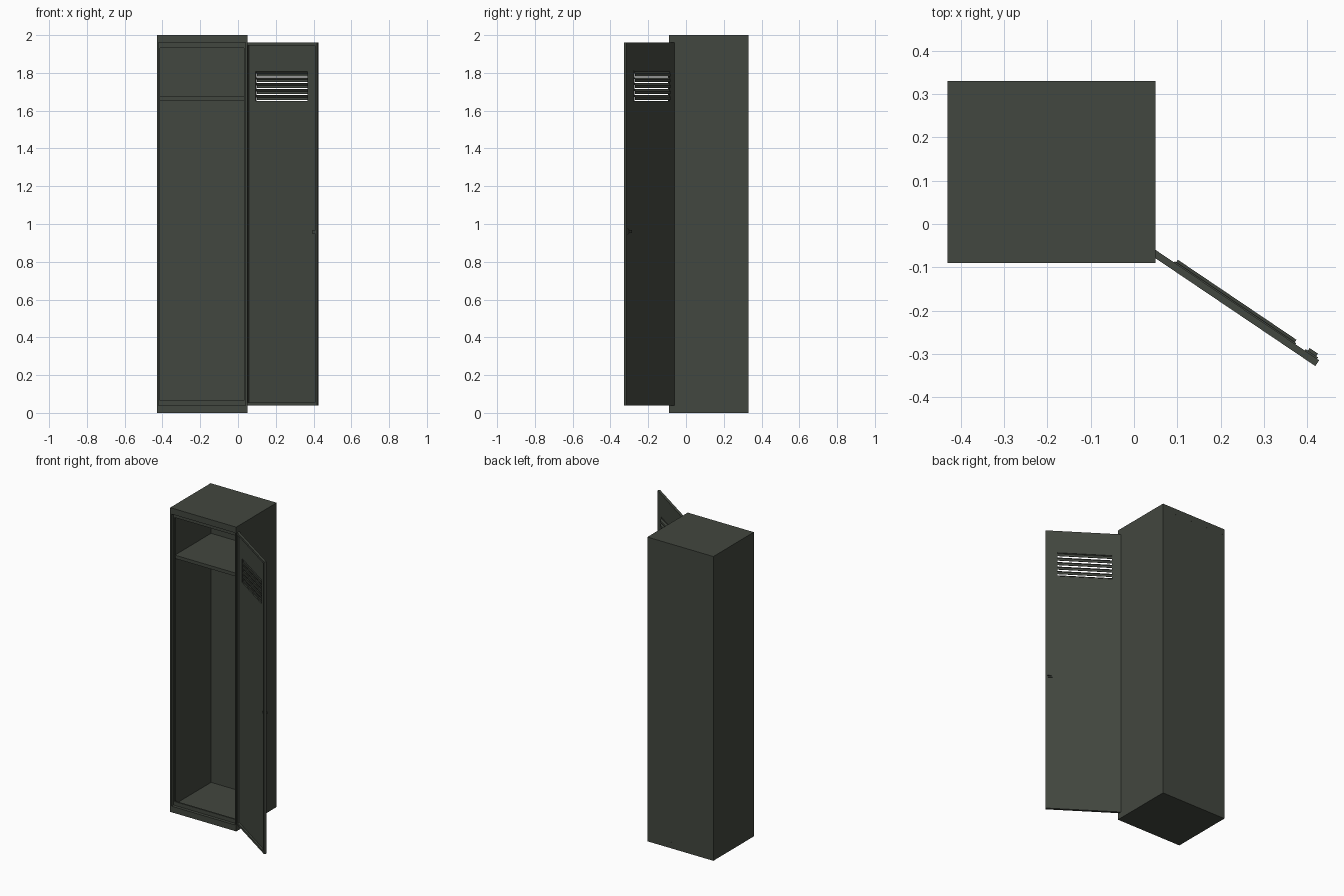
import bpy, bmesh, math
from mathutils import Matrix

if "Cube" in bpy.data.objects:
    bpy.data.objects.remove(bpy.data.objects["Cube"])

paint = bpy.data.materials.new("dark_green_grey_paint")
paint.diffuse_color = (0.055, 0.063, 0.050, 1)
paint.use_nodes = True
paint.node_tree.nodes["Principled BSDF"].inputs["Base Color"].default_value = paint.diffuse_color

# Door frame: hinge edge at the origin, +x along the door, +y outward
DOOR = Matrix.Translation((0.05, -0.06, 0)) @ Matrix.Rotation(math.radians(-34), 4, 'Z')
BODY = Matrix.Identity(4)


def finish(name, bm, place):
    bmesh.ops.recalc_face_normals(bm, faces=bm.faces[:])
    bm.transform(place)
    mesh = bpy.data.meshes.new(name)
    bm.to_mesh(mesh)
    bm.free()
    mesh.materials.append(paint)
    obj = bpy.data.objects.new(name, mesh)
    bpy.context.collection.objects.link(obj)
    return obj


def prism(name, profile, axis, a, b, place=BODY):
    """Extrude a closed profile along x (y,z profile) or y (x,z profile)."""
    bm = bmesh.new()
    def at(p, t):
        return (t, p[0], p[1]) if axis == 'x' else (p[0], t, p[1])
    lo = [bm.verts.new(at(p, a)) for p in profile]
    hi = [bm.verts.new(at(p, b)) for p in profile]
    bm.faces.new(lo)
    bm.faces.new(hi)
    n = len(profile)
    for i in range(n):
        j = (i + 1) % n
        bm.faces.new((lo[i], lo[j], hi[j], hi[i]))
    return finish(name, bm, place)


def rect(x0, x1, z0, z1):
    return [(x0, z0), (x1, z0), (x1, z1), (x0, z1)]


def box(name, x0, x1, y0, y1, z0, z1, place=BODY):
    return prism(name, rect(x0, x1, z0, z1), 'y', y0, y1, place)


def ring(name, outer, inner, y0, y1, place=BODY):
    """Rectangular frame in x,z with depth along y."""
    bm = bmesh.new()
    loops = [[bm.verts.new((x, y, z)) for x, z in rect(*r)]
             for r, y in ((outer, y0), (outer, y1), (inner, y1), (inner, y0))]
    for k in range(4):
        p, q = loops[k], loops[(k + 1) % 4]
        for i in range(4):
            j = (i + 1) % 4
            bm.faces.new((p[i], p[j], q[j], q[i]))
    return finish(name, bm, place)


# Cabinet shell, back and the recessed door stop
ring("cabinet_shell", (-0.43, 0.05, 0, 2), (-0.42, 0.04, 0.04, 1.96), -0.09, 0.33)
box("back_panel", -0.42, 0.04, 0.32, 0.3299, 0.04, 1.96)
ring("door_stop", (-0.42, 0.04, 0.04, 1.96), (-0.412, 0.032, 0.065, 1.932), -0.07, -0.06)

# Shelf with a folded front lip
prism("shelf", [(-0.055, 1.655), (-0.045, 1.655), (-0.045, 1.667), (0.32, 1.667),
                (0.32, 1.677), (-0.055, 1.677)], 'x', -0.42, 0.04)

# Door skin with vent opening, and folded rim on the inside
W, Z0, Z1 = 0.455, 0.04, 1.96
VENT = (0.055, 0.385, 1.652, 1.808)
ring("door_skin", (0, W, Z0, Z1), VENT, -0.004, 0, DOOR)
ring("door_rim", (0, W, Z0, Z1), (0.012, W - 0.012, Z0 + 0.014, Z1 - 0.014),
     -0.016, -0.004, DOOR)

# Louvre slats flaring outward and down
ring("vent_rim", (VENT[0] - 0.004, VENT[1] + 0.004, VENT[2] - 0.004, VENT[3] + 0.004),
     VENT, 0, 0.003, DOOR)
pitch = (VENT[3] - VENT[2]) / 5
for i in range(5):
    top = VENT[3] - i * pitch
    prism("louvre_slat", [(-0.004, top), (0, top), (0.01, top - 0.012), (0.01, top - 0.026),
                          (0.007, top - 0.026), (0.007, top - 0.013)],
          'x', VENT[0], VENT[1], DOOR)

# Latch handle outside and lock box inside
box("latch_plate", 0.415, 0.449, 0, 0.004, 0.945, 0.975, DOOR)
box("latch_knob", 0.421, 0.444, 0.004, 0.011, 0.953, 0.967, DOOR)
box("lock_bolt", 0.42, 0.45, -0.012, -0.004, 0.95, 0.965, DOOR)

# Hinge barrels
for z in (0.3, 1.0, 1.7):
    box("hinge", 0.034, 0.046, -0.076, -0.064, z - 0.04, z + 0.04)
